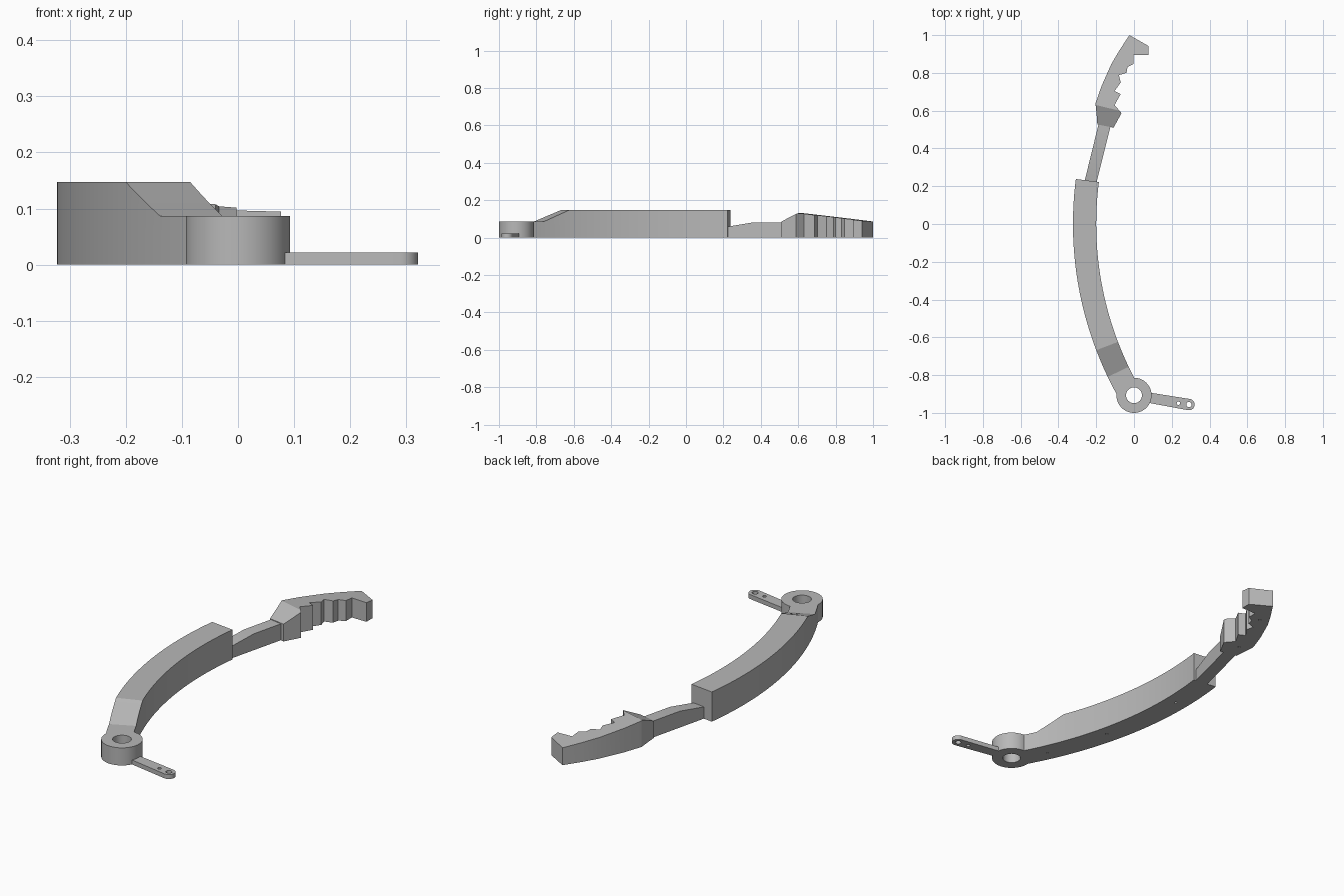
import bpy
import bmesh
from math import sin, cos, pi, radians
from mathutils import Vector

if "Cube" in bpy.data.objects:
    bpy.data.objects.remove(bpy.data.objects["Cube"], do_unlink=True)

grey = bpy.data.materials.new("plain grey")
grey.use_nodes = True
grey.diffuse_color = (0.48, 0.48, 0.48, 1)
grey.node_tree.nodes["Principled BSDF"].inputs["Base Color"].default_value = grey.diffuse_color


def make_object(name, bm):
    bmesh.ops.recalc_face_normals(bm, faces=bm.faces)
    mesh = bpy.data.meshes.new(name)
    bm.to_mesh(mesh)
    bm.free()
    mesh.materials.append(grey)
    obj = bpy.data.objects.new(name, mesh)
    bpy.context.collection.objects.link(obj)
    return obj


def prism(outline, height, base=0):
    bm = bmesh.new()
    face = bm.faces.new([bm.verts.new((x, y, base)) for x, y in outline])
    top = bmesh.ops.extrude_face_region(bm, geom=[face])["geom"]
    bmesh.ops.translate(bm, vec=(0, 0, height),
                        verts=[v for v in top if isinstance(v, bmesh.types.BMVert)])
    return bm


def circle(x, y, r, sides):
    return [(x + r * cos(2 * pi * i / sides), y + r * sin(2 * pi * i / sides))
            for i in range(sides)]


def ribbon(sections):
    """Closed strip from sections of (left xy, right xy, top z)."""
    bm = bmesh.new()
    rings = []
    for a, b, z in sections:
        rings.append([bm.verts.new((*p, h)) for p, h in ((a, 0), (b, 0), (b, z), (a, z))])
    for r, s in zip(rings, rings[1:]):
        for i in range(4):
            j = (i + 1) % 4
            bm.faces.new((r[i], r[j], s[j], s[i]))
    bm.faces.new(rings[0])
    bm.faces.new(rings[-1])
    return bm


def boolean(obj, bm, operation):
    tool = make_object("helper", bm)
    tool.hide_render = True
    mod = obj.modifiers.new(operation, "BOOLEAN")
    mod.operation = operation
    mod.solver = "EXACT"
    mod.object = tool
    bpy.context.view_layer.objects.active = obj
    bpy.ops.object.modifier_apply(modifier=mod.name)
    bpy.data.objects.remove(tool, do_unlink=True)


def drill(obj, x, y, r, height, sides=32):
    boolean(obj, prism(circle(x, y, r, sides), height, -0.02), "DIFFERENCE")


# Curved arm: concentric arcs with a ramp down to the pivot
CENTRE, OUTER, INNER = 1.55, 1.873, 1.75
END, RAMP_TOP, RAMP_LOW, LAST = 7.3, -20.9, -25.6, -30.0
HIGH, LOW = 0.147, 0.087


def arm_section(angle, z):
    a = radians(angle)
    return ((CENTRE - OUTER * cos(a), OUTER * sin(a)),
            (CENTRE - INNER * cos(a), INNER * sin(a)), z)


steps = 24
sections = [arm_section(END + (RAMP_TOP - END) * i / steps, HIGH) for i in range(steps + 1)]
for i in range(1, 5):
    t = i / 4
    sections.append(arm_section(RAMP_TOP + (RAMP_LOW - RAMP_TOP) * t, HIGH + (LOW - HIGH) * t))
sections += [arm_section(RAMP_LOW + (LAST - RAMP_LOW) * i / 4, LOW) for i in range(1, 5)]
arm = make_object("curved_arm", ribbon(sections))

# Round pivot hub with its through hole
HUB_Y = -0.907
boolean(arm, prism(circle(0, HUB_Y, 0.093, 64), LOW), "UNION")
drill(arm, 0, HUB_Y, 0.042, 0.3, 48)
for x, y in ((-0.1, -0.76), (-0.2, -0.44), (-0.26, 0)):
    drill(arm, x, y, 0.006, 0.06, 12)

# Thin lever tab with a rounded end and two holes
start, tip = Vector((0.07, -0.918)), Vector((0.291, -0.956))
along = (tip - start).normalized()
side = Vector((-along.y, along.x))
outline = [start + side * 0.027, start - side * 0.027]
for i in range(17):
    a = -pi / 2 + pi * i / 16
    outline.append(tip + (along * cos(a) + side * sin(a)) * 0.03)
tab = make_object("lever_tab", prism(outline, 0.022))
drill(tab, 0.235, -0.949, 0.009, 0.1)
drill(tab, 0.291, -0.956, 0.014, 0.1)

# Narrow shaft between the arm and the jaw
left0, right0 = Vector((-0.262, 0.225)), Vector((-0.2, 0.213))
left1, right1 = Vector((-0.186, 0.535)), Vector((-0.123, 0.523))
shaft = make_object("shaft", ribbon(
    [(left0.lerp(left1, t), right0.lerp(right1, t), z)
     for t, z in ((0, 0.057), (0.47, 0.081), (1, 0.081))]))

# Toothed jaw, trimmed by a front ramp and a long rear slope
jaw_outline = [
    (-0.194, 0.527), (-0.198, 0.582), (-0.204, 0.638), (-0.172, 0.73), (-0.12, 0.847),
    (-0.075, 0.923), (-0.024, 1.0), (0.077, 0.942), (0.077, 0.894), (-0.003, 0.894),
    (-0.003, 0.847), (-0.034, 0.832), (-0.04, 0.8), (-0.08, 0.788), (-0.07, 0.75),
    (-0.103, 0.704), (-0.07, 0.688), (-0.103, 0.63), (-0.066, 0.587), (-0.108, 0.51)]
bm = prism(jaw_outline, 0.3)
run = Vector((0.24, 0.97, 0))
crest = Vector((-0.14, 0.615, 0.13))
for slope in (-0.11, 0.47):
    normal = Vector((-run.x * slope, -run.y * slope, 1)).normalized()
    cut = bmesh.ops.bisect_plane(bm, geom=bm.verts[:] + bm.edges[:] + bm.faces[:],
                                 plane_co=crest, plane_no=normal, clear_outer=True)
    rim = [e for e in bm.edges if e.is_boundary]
    bmesh.ops.contextual_create(bm, geom=rim)
jaw = make_object("toothed_jaw", bm)
for x, y in ((-0.15, 0.6), (-0.06, 0.86)):
    drill(jaw, x, y, 0.006, 0.06, 12)

# Smooth the curved walls and keep the edges crisp
for obj in (arm, tab, shaft, jaw):
    bpy.ops.object.select_all(action="DESELECT")
    obj.select_set(True)
    bpy.context.view_layer.objects.active = obj
    bpy.ops.object.shade_smooth_by_angle(angle=radians(14))
